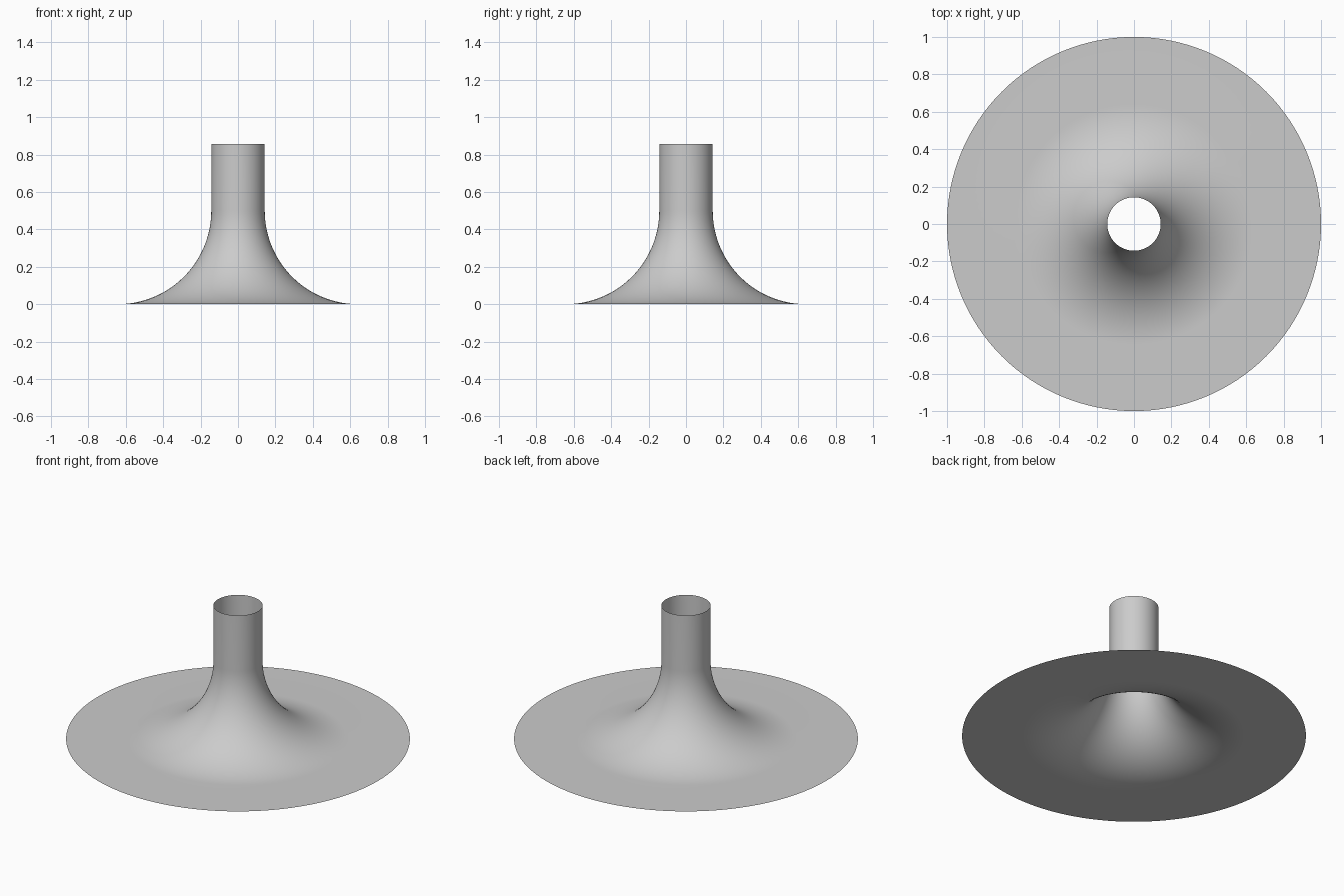
import bpy
import bmesh
from math import pi, sin, cos

cube = bpy.data.objects.get("Cube")
if cube:
    bpy.data.objects.remove(cube, do_unlink=True)

TUBE_R = 1 / 7
TOP_Z = 6 / 7
FILLET_R = 0.5
FLANGE_R = 1.0
ARC_STEPS = 40
SIDES = 128

# Single plain grey material
grey = bpy.data.materials.new("plain_grey")
grey.use_nodes = True
colour = (0.6, 0.6, 0.6, 1)
grey.diffuse_color = colour
grey.node_tree.nodes["Principled BSDF"].inputs["Base Color"].default_value = colour

# Profile: flat flange rim, concave fillet, straight tube
centre_x = TUBE_R + FILLET_R
profile = [(FLANGE_R, 0)]
for i in range(ARC_STEPS + 1):
    a = pi / 2 * i / ARC_STEPS
    profile.append((centre_x - FILLET_R * sin(a), FILLET_R - FILLET_R * cos(a)))
profile.append((TUBE_R, TOP_Z))

# Revolve the profile into an open, thin trumpet shape
bm = bmesh.new()
rings = []
for r, z in profile:
    angles = [2 * pi * k / SIDES for k in range(SIDES)]
    rings.append([bm.verts.new((r * cos(a), r * sin(a), z)) for a in angles])
for low, high in zip(rings, rings[1:]):
    for k in range(SIDES):
        n = (k + 1) % SIDES
        bm.faces.new((low[k], low[n], high[n], high[k])).smooth = True

mesh = bpy.data.meshes.new("flared_tube")
bm.to_mesh(mesh)
bm.free()
mesh.materials.append(grey)
flared_tube = bpy.data.objects.new("flared_tube", mesh)
bpy.context.collection.objects.link(flared_tube)
